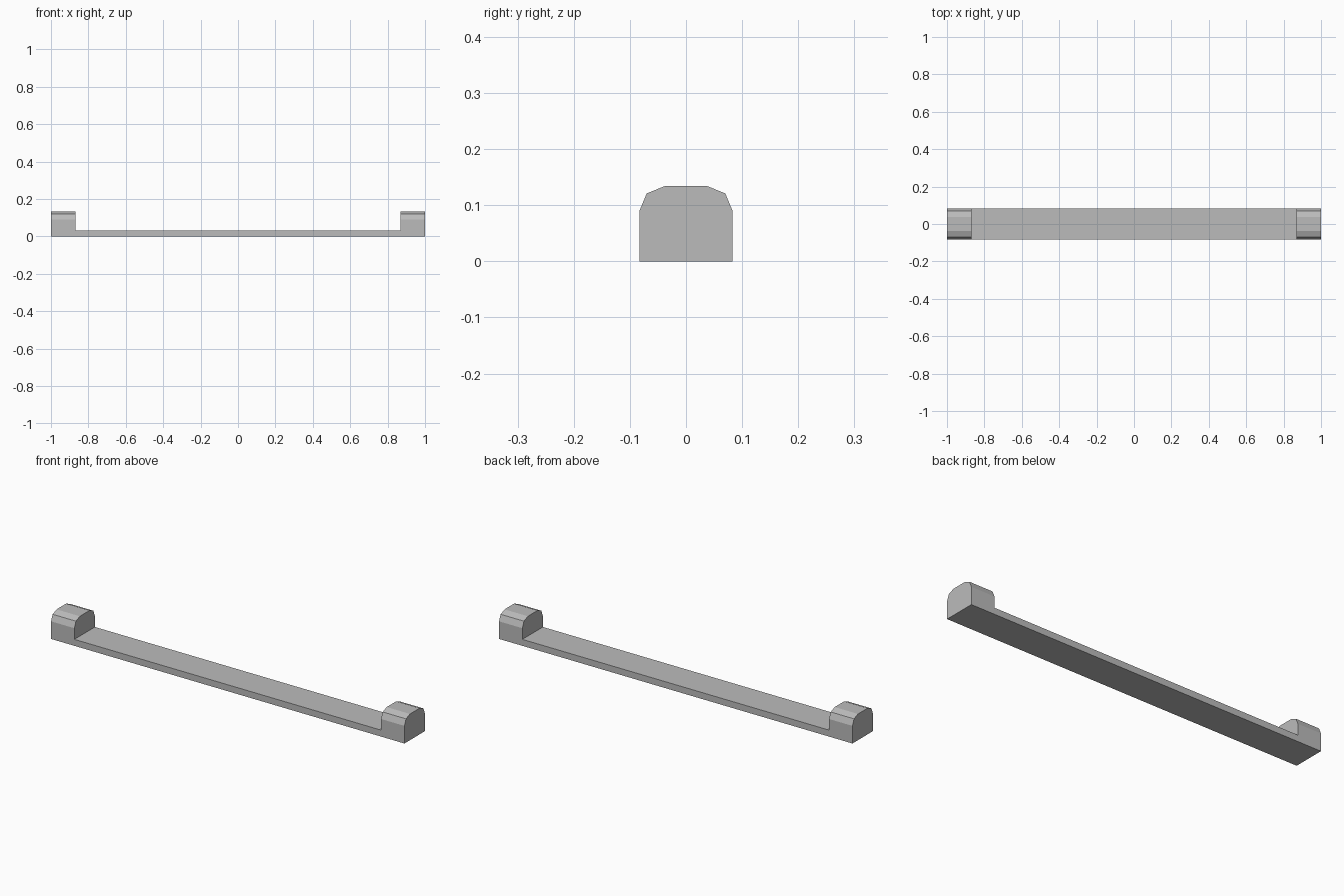
import bpy
import bmesh

if "Cube" in bpy.data.objects:
    bpy.data.objects.remove(bpy.data.objects["Cube"], do_unlink=True)

HALF_LENGTH = 1.0
INNER_X = 0.868      # where each end block meets the bar
BAR_TOP = 0.033

# Single grey material
grey = bpy.data.materials.new("light_grey")
grey.use_nodes = True
colour = (0.5, 0.5, 0.5, 1)
grey.diffuse_color = colour
grey.node_tree.nodes["Principled BSDF"].inputs["Base Color"].default_value = colour


def extrude_profile(name, profile, x0, x1):
    """Closed y-z outline extruded along x."""
    bm = bmesh.new()
    face = bm.faces.new([bm.verts.new((x0, y, z)) for y, z in profile])
    swept = bmesh.ops.extrude_face_region(bm, geom=[face], use_keep_orig=True)
    moved = [v for v in swept["geom"] if isinstance(v, bmesh.types.BMVert)]
    bmesh.ops.translate(bm, verts=moved, vec=(x1 - x0, 0, 0))
    bmesh.ops.recalc_face_normals(bm, faces=bm.faces)
    mesh = bpy.data.meshes.new(name)
    bm.to_mesh(mesh)
    bm.free()
    mesh.materials.append(grey)
    obj = bpy.data.objects.new(name, mesh)
    bpy.context.collection.objects.link(obj)
    return obj


# Handle body: rounded-top outline over the whole length
side = [(0.083, 0), (0.083, 0.09), (0.07, 0.121), (0.038, 0.134)]
outline = side + [(-y, z) for y, z in reversed(side)]
body = extrude_profile("bar_with_end_blocks", outline, -HALF_LENGTH, HALF_LENGTH)

# Notch between the end blocks, leaving the thin bar
notch = [(-0.2, BAR_TOP), (0.2, BAR_TOP), (0.2, 0.3), (-0.2, 0.3)]
cutter = extrude_profile("notch_cutter", notch, -INNER_X, INNER_X)
cutter.hide_render = True

cut = body.modifiers.new("notch", "BOOLEAN")
cut.operation = "DIFFERENCE"
cut.solver = "EXACT"
cut.object = cutter
bpy.context.view_layer.objects.active = body
bpy.ops.object.modifier_apply(modifier=cut.name)
bpy.data.objects.remove(cutter, do_unlink=True)
